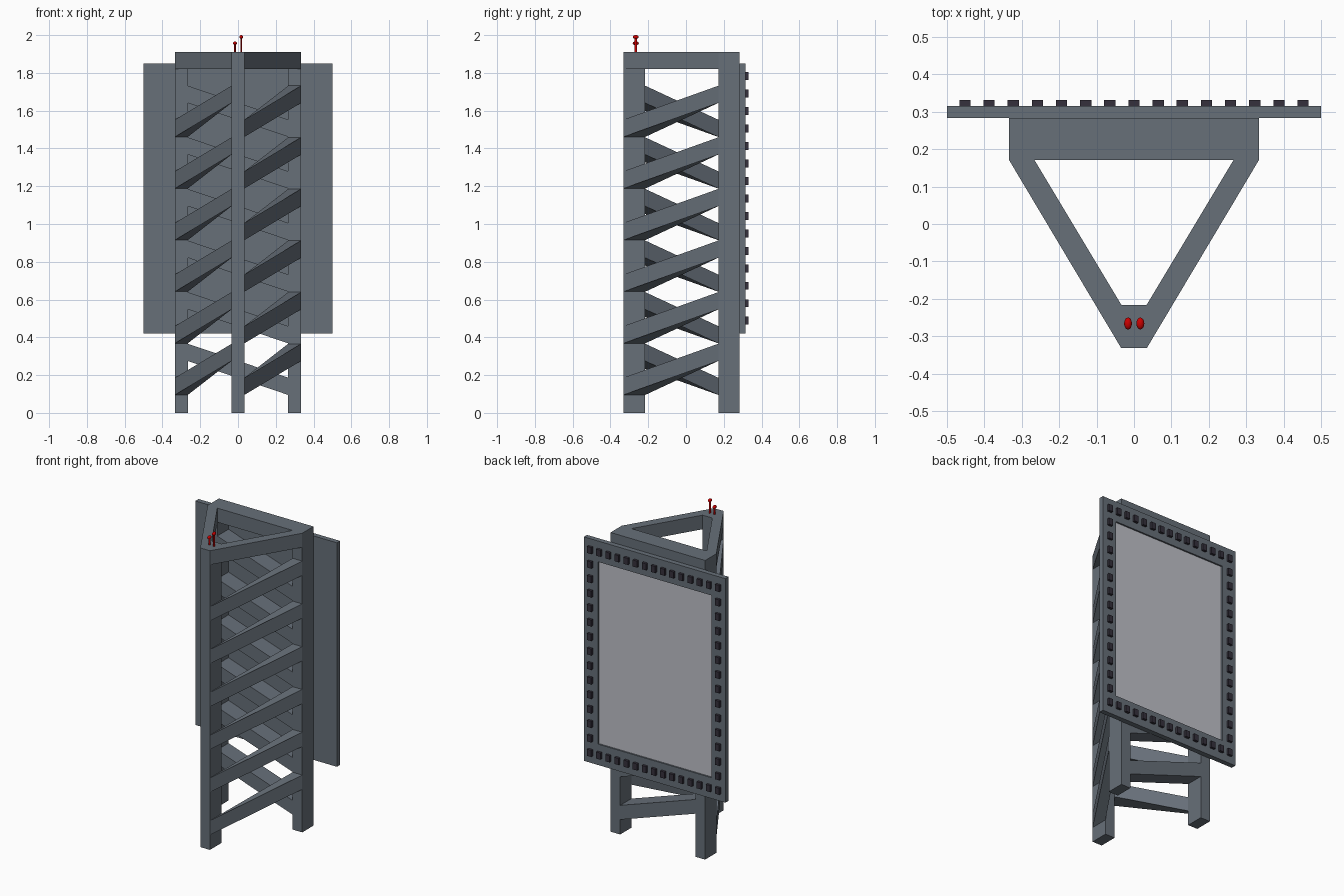
import bpy, bmesh, math

if "Cube" in bpy.data.objects:
    bpy.data.objects.remove(bpy.data.objects["Cube"])


def material(name, rgb):
    m = bpy.data.materials.new(name)
    m.diffuse_color = (*rgb, 1)
    m.use_nodes = True
    m.node_tree.nodes["Principled BSDF"].inputs["Base Color"].default_value = m.diffuse_color
    return m


STEEL = material("slate_steel", (0.135, 0.16, 0.19))
SCREEN = material("pale_screen", (0.52, 0.53, 0.58))
BULB = material("dark_bulb", (0.035, 0.03, 0.045))
RED = material("warning_red", (0.6, 0.0, 0.0))


def finish(name, bm, *mats):
    bmesh.ops.recalc_face_normals(bm, faces=bm.faces)
    me = bpy.data.meshes.new(name)
    bm.to_mesh(me)
    bm.free()
    for m in mats:
        me.materials.append(m)
    ob = bpy.data.objects.new(name, me)
    bpy.context.collection.objects.link(ob)
    return ob


def hexa(bm, bottom, top):
    """Six-sided solid between two quads; returns nothing."""
    b = [bm.verts.new(p) for p in bottom]
    t = [bm.verts.new(p) for p in top]
    bm.faces.new(b)
    bm.faces.new(t)
    for i in range(4):
        j = (i + 1) % 4
        bm.faces.new((b[i], b[j], t[j], t[i]))


def box(bm, x0, x1, y0, y1, z0, z1):
    q = [(x0, y0), (x1, y0), (x1, y1), (x0, y1)]
    hexa(bm, [(*p, z0) for p in q], [(*p, z1) for p in q])


YF, YFI, YB, YBACK = -0.332, -0.216, 0.171, 0.284   # leg faces along y
XI, XO, XF = 0.266, 0.334, 0.034                    # leg faces along x
Z_RING, Z_TOP = 1.82, 1.91

# Three legs
for name, x0, x1, y0, y1 in (("front_leg", -XF, XF, YF, YFI),
                             ("back_leg_left", -XO, -XI, YB, YBACK),
                             ("back_leg_right", XI, XO, YB, YBACK)):
    bm = bmesh.new()
    box(bm, x0, x1, y0, y1, 0, Z_RING)
    finish(name, bm, STEEL)

# Triangular top ring, outer and inner outlines of matching corners
outer = [(-XF, YF), (XF, YF), (XO, YB), (XO, YBACK), (-XO, YBACK), (-XO, YB)]
inner = [(-XF, YFI), (XF, YFI), (XI, YB), (XI, YB), (-XI, YB), (-XI, YB)]
bm = bmesh.new()
loops = [[bm.verts.new((*p, z)) for p in pts] for pts in (outer, inner) for z in (Z_RING, Z_TOP)]
ob_, ot, ib, it = loops
for i in range(6):
    j = (i + 1) % 6
    bm.faces.new((ob_[i], ob_[j], ot[j], ot[i]))
    bm.faces.new((ib[i], ib[j], it[j], it[i]))
    bm.faces.new((ot[i], ot[j], it[j], it[i]))
    bm.faces.new((ob_[i], ob_[j], ib[j], ib[i]))
bmesh.ops.remove_doubles(bm, verts=bm.verts, dist=1e-5)
bmesh.ops.dissolve_degenerate(bm, dist=1e-5, edges=bm.edges)
finish("top_ring", bm, STEEL)

# Braces climbing around the tower; each runs from a low leg face to a high one
H, RISE, PITCH = 0.091, 0.18, 0.2732
sides = {
    "right_braces": (((XF, YF), (XF, YFI)), ((XO, YB), (XI, YB))),
    "back_braces": (((XI, YBACK), (XI, YB)), ((-XI, YBACK), (-XI, YB))),
    "left_braces": (((-XO, YB), (-XI, YB)), ((-XF, YF), (-XF, YFI))),
}
for name, (low, high) in sides.items():
    bm = bmesh.new()
    for k in range(6):
        a = 0.095 + k * PITCH
        b = a + RISE
        hexa(bm, [(*low[0], a), (*low[1], a), (*low[1], a + H), (*low[0], a + H)],
                 [(*high[0], b), (*high[1], b), (*high[1], b + H), (*high[0], b + H)])
    finish(name, bm, STEEL)

# Display board: back face inset and pushed in for the screen
Z0, Z1, YP = 0.42, 1.85, 0.316
SX, SZ0, SZ1, RECESS = 0.402, 0.553, 1.717, 0.01
bm = bmesh.new()
box(bm, -0.5, 0.5, YBACK, YP, Z0, Z1)
bmesh.ops.recalc_face_normals(bm, faces=bm.faces)
face = max(bm.faces, key=lambda f: f.calc_center_median().y)
bmesh.ops.inset_individual(bm, faces=[face], thickness=0.098)
for v in face.verts:
    v.co.z = SZ0 if v.co.z < 1.1 else SZ1
    v.co.x = math.copysign(SX, v.co.x)
new = bmesh.ops.extrude_discrete_faces(bm, faces=[face])["faces"][0]
for v in new.verts:
    v.co.y -= RECESS
new.material_index = 1
finish("display_board", bm, STEEL, SCREEN)

# Bulbs around the board's border
N, BX, BZ0, BZ1 = 15, 0.452, 0.488, 1.783
bm = bmesh.new()
for i in range(N):
    for j in range(N):
        if i in (0, N - 1) or j in (0, N - 1):
            x = -BX + 2 * BX * i / (N - 1)
            z = BZ0 + (BZ1 - BZ0) * j / (N - 1)
            box(bm, x - 0.015, x + 0.015, YP - 0.002, 0.332, z - 0.021, z + 0.021)
finish("border_bulbs", bm, BULB)

# Two warning beacons on the front corner
for name, x, top in (("beacon_short", -0.016, 1.967), ("beacon_tall", 0.017, 2.0)):
    bpy.ops.mesh.primitive_uv_sphere_add(segments=16, ring_count=10, radius=1,
                                         location=(x, -0.266, top - 0.01))
    o = bpy.context.object
    o.name = name + "_lamp"
    o.scale = (0.0105, 0.016, 0.01)
    o.data.materials.append(RED)
    bpy.ops.object.shade_smooth_by_angle()
    bpy.ops.mesh.primitive_cylinder_add(vertices=12, radius=1, depth=1,
                                        location=(x, -0.266, (Z_TOP + top - 0.01) / 2))
    o = bpy.context.object
    o.name = name + "_rod"
    o.scale = (0.005, 0.0075, top - 0.01 - Z_TOP)
    o.data.materials.append(RED)
    bpy.ops.object.shade_smooth_by_angle()
